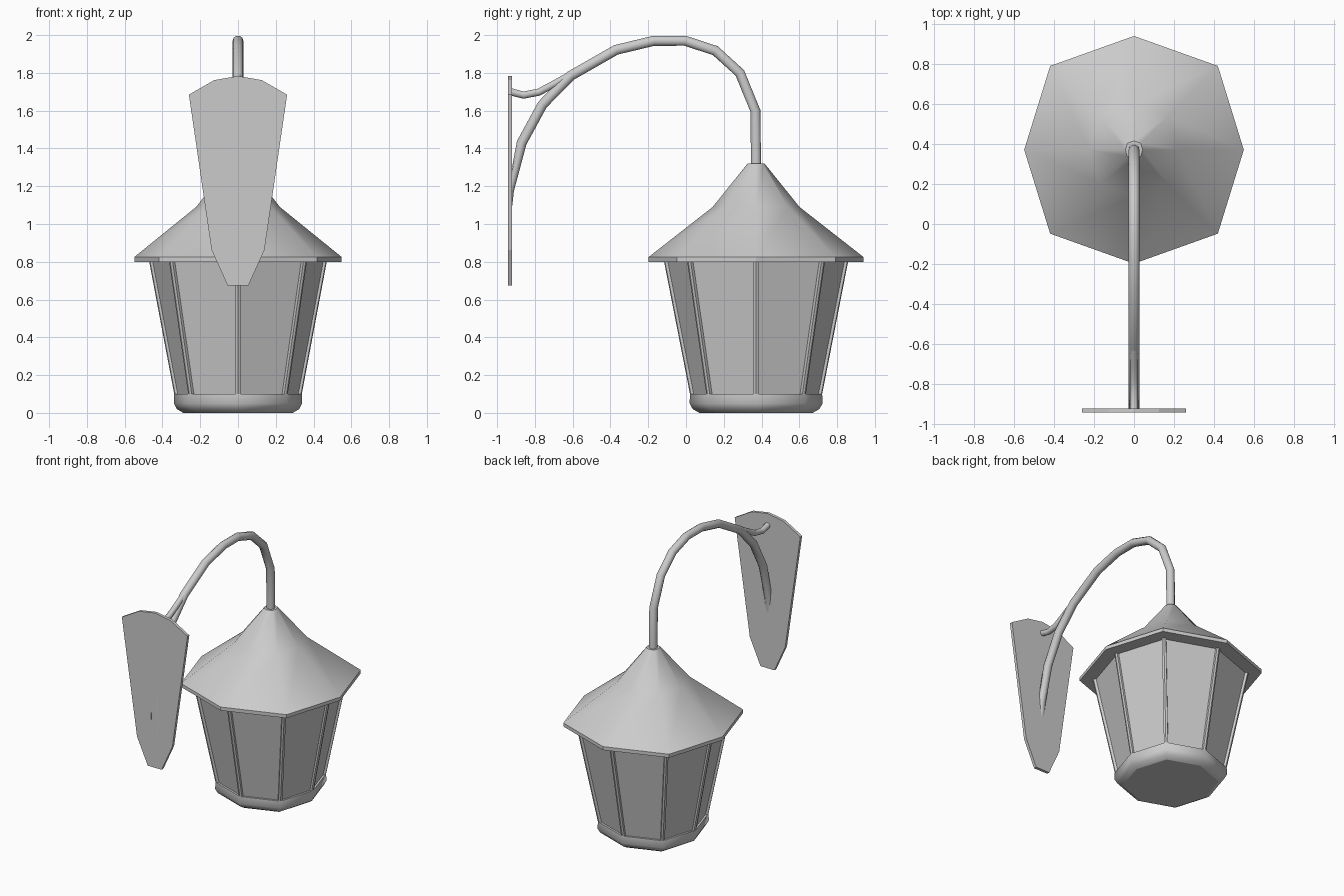
import bpy, bmesh, math
from mathutils import Vector

cube = bpy.data.objects.get("Cube")
if cube:
    bpy.data.objects.remove(cube, do_unlink=True)

GREY = bpy.data.materials.new("painted grey metal")
GREY.use_nodes = True
GREY.diffuse_color = (0.6, 0.6, 0.6, 1)
GREY.node_tree.nodes["Principled BSDF"].inputs["Base Color"].default_value = (0.6, 0.6, 0.6, 1)

AXIS_Y = 0.371    # lantern axis
PLATE_Y = -0.943  # outer face of the wall plate


def finish(name, bm):
    bmesh.ops.recalc_face_normals(bm, faces=bm.faces)
    mesh = bpy.data.meshes.new(name)
    bm.to_mesh(mesh)
    bm.free()
    mesh.materials.append(GREY)
    ob = bpy.data.objects.new(name, mesh)
    bpy.context.collection.objects.link(ob)
    return ob


def corner(i, r, z):
    """Corner i of the slightly squared octagon used by the whole lantern."""
    a = i * math.pi / 4
    k = 1.042 if i % 2 else 1
    x = math.cos(a) * r * k * (1 if i % 2 else 0.965)
    return Vector((x, AXIS_Y + math.sin(a) * r * k, z))


def loft(name, rings, flat_bands=(), caps=(True, True)):
    """Join rings of points; bands are smooth unless listed as flat."""
    bm = bmesh.new()
    rows = [[bm.verts.new(p) for p in ring] for ring in rings]
    n = len(rows[0])
    for b, (low, high) in enumerate(zip(rows, rows[1:])):
        for i in range(n):
            j = (i + 1) % n
            f = bm.faces.new((low[i], low[j], high[j], high[i]))
            f.smooth = b not in flat_bands
    for row, cap in ((rows[0], caps[0]), (rows[-1], caps[1])):
        if cap:
            bm.faces.new(row)
    return finish(name, bm)


def octagons(profile):
    return [[corner(i, r, z) for i in range(8)] for r, z in profile]


def tube(name, path, radius, sides=10):
    """Round bar along a (y, z) path, cut off flush with the wall plate."""
    pts = [Vector((0, y, z)) for y, z in path]
    rings = []
    for i, p in enumerate(pts):
        d = (pts[min(i + 1, len(pts) - 1)] - pts[max(i - 1, 0)]).normalized()
        side = Vector((1, 0, 0))
        up = d.cross(side)
        ring = []
        for s in range(sides):
            a = 2 * math.pi * s / sides
            v = p + radius * (side * math.cos(a) + up * math.sin(a))
            v.y = max(v.y, PLATE_Y)
            ring.append(v)
        rings.append(ring)
    return loft(name, rings)


# Lantern: base, glazing and roof
loft("base", octagons([(0.30, 0), (0.335, 0.02), (0.352, 0.05), (0.35, 0.1)]))
loft("glass_panels", octagons([(0.335, 0.1), (0.472, 0.8)]), flat_bands=(0,))
loft("roof", octagons([(0.569, 0.8), (0.569, 0.825), (0.23, 1.09), (0.045, 1.32)]),
     flat_bands=(0,))

# Glazing bars on the eight corners
for i in range(8):
    rings = []
    for r, z in ((0.35, 0.1), (0.488, 0.805)):
        outer, inner = corner(i, r, z), corner(i, r - 0.03, z)
        out = (outer - inner).normalized()
        across = Vector((-out.y, out.x, 0)) * 0.013
        rings.append([inner - across, outer - across - out * 0.005, outer,
                      outer + across - out * 0.005, inner + across])
    loft("glazing_bar_%d" % (i + 1), rings, flat_bands=(0,))

# Wall plate: mirrored outline with thickness
half = [(0.055, 0.675), (0.14, 0.862), (0.26, 1.685), (0.125, 1.762)]
outline = half + [(0, 1.783)] + [(-x, z) for x, z in reversed(half)]
loft("wall_plate", [[(x, y, z) for x, z in outline] for y in (PLATE_Y, PLATE_Y + 0.021)],
     flat_bands=(0,))

# Curved arm and its small brace
tube("arm", [(-0.955, 0.89), (-0.952, 1.05), (-0.937, 1.18), (-0.87, 1.43), (-0.76, 1.632),
             (-0.61, 1.785), (-0.37, 1.922), (-0.17, 1.97), (-0.005, 1.97), (0.155, 1.918),
             (0.285, 1.80), (0.367, 1.6), (0.371, 1.3)], 0.028)
tube("brace", [(PLATE_Y - 0.001, 1.70), (-0.92, 1.698), (-0.86, 1.682), (-0.78, 1.698),
               (-0.70, 1.74), (-0.61, 1.79)], 0.02)
